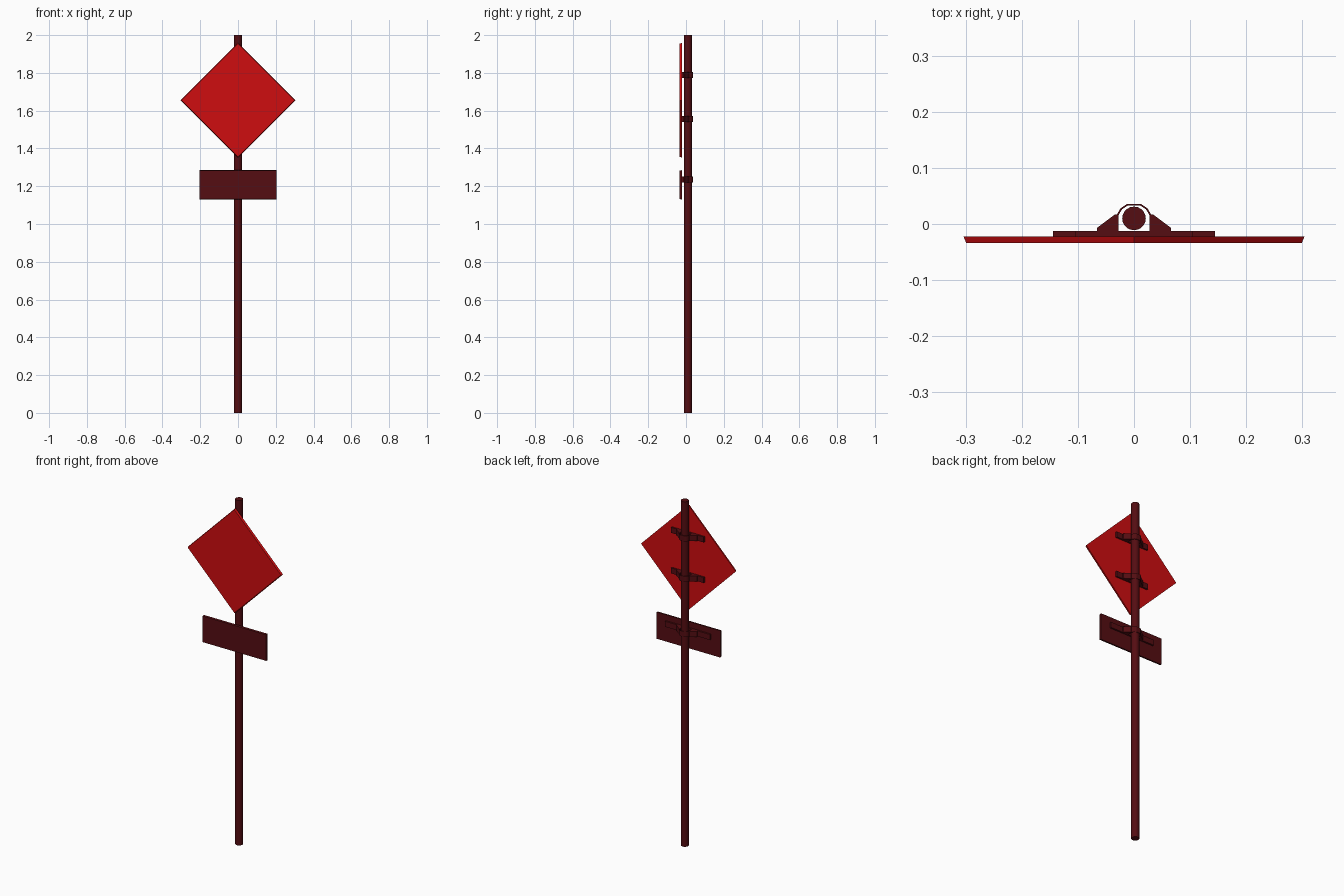
import bpy, bmesh, math

if "Cube" in bpy.data.objects:
    bpy.data.objects.remove(bpy.data.objects["Cube"])


def material(name, color):
    m = bpy.data.materials.new(name)
    m.diffuse_color = (*color, 1)
    m.use_nodes = True
    m.node_tree.nodes["Principled BSDF"].inputs["Base Color"].default_value = m.diffuse_color
    return m


RED = material("sign_red", (0.62, 0.004, 0.005))
DARK = material("dark_red", (0.09, 0.004, 0.006))


def prism(name, lower, upper, axis, a, b, mat):
    """Loft two matching outlines along y (x,z points) or z (x,y points)."""
    def place(p, d):
        return (p[0], d, p[1]) if axis == "y" else (p[0], p[1], d)
    bm = bmesh.new()
    lo = [bm.verts.new(place(p, a)) for p in lower]
    hi = [bm.verts.new(place(p, b)) for p in upper]
    n = len(lo)
    bm.faces.new(lo[::-1])
    bm.faces.new(hi)
    for i in range(n):
        j = (i + 1) % n
        bm.faces.new((lo[i], lo[j], hi[j], hi[i]))
    bmesh.ops.recalc_face_normals(bm, faces=bm.faces)
    me = bpy.data.meshes.new(name)
    bm.to_mesh(me)
    bm.free()
    me.materials.append(mat)
    ob = bpy.data.objects.new(name, me)
    bpy.context.collection.objects.link(ob)
    return ob


def diamond(r, z=1.655):
    return [(r, z), (0, z + r), (-r, z), (0, z - r)]


def rect(w, z0, z1):
    return [(-w, z0), (w, z0), (w, z1), (-w, z1)]


# Post
bpy.ops.mesh.primitive_cylinder_add(vertices=20, radius=0.021, depth=2, location=(0, 0.01, 1))
post = bpy.context.object
post.name = "post"
post.data.materials.append(DARK)
bpy.ops.object.shade_smooth_by_angle(angle=math.radians(40))

# Sign plates, slightly tapered toward the front
prism("diamond_plate", diamond(0.299), diamond(0.304), "y", -0.034, -0.022, RED)
prism("lower_plate", rect(0.203, 1.132, 1.283), rect(0.205, 1.13, 1.285), "y", -0.034, -0.022, DARK)


# Mounting bracket: rail, two gussets and a faceted strap round the post
def bracket(name, z, half_width):
    h = 0.016
    prism(name + "_rail", rect(half_width, z - h, z + h), rect(half_width, z - h, z + h),
          "y", -0.022, -0.0125, DARK)
    gusset = [(0.028, -0.0125), (0.066, -0.0125), (0.066, -0.007), (0.034, 0.017), (0.028, 0.017)]
    for side, s in (("right", 1), ("left", -1)):
        pts = [(s * x, y) for x, y in gusset]
        prism(f"{name}_gusset_{side}", pts, pts, "z", z - h, z + h, DARK)
    outer = [(0.031, 0.010), (0.030, 0.018), (0.024, 0.028), (0.012, 0.036)]
    inner = [(0.028, 0.010), (0.027, 0.017), (0.021, 0.0265), (0.011, 0.033)]
    strap = outer + [(-x, y) for x, y in outer[::-1]] + [(-x, y) for x, y in inner] + inner[::-1]
    prism(name + "_strap", strap, strap, "z", z - h, z + h, DARK)


for name, z, w in (("upper_bracket", 1.79, 0.105), ("middle_bracket", 1.555, 0.105),
                   ("lower_bracket", 1.235, 0.144)):
    bracket(name, z, w)
